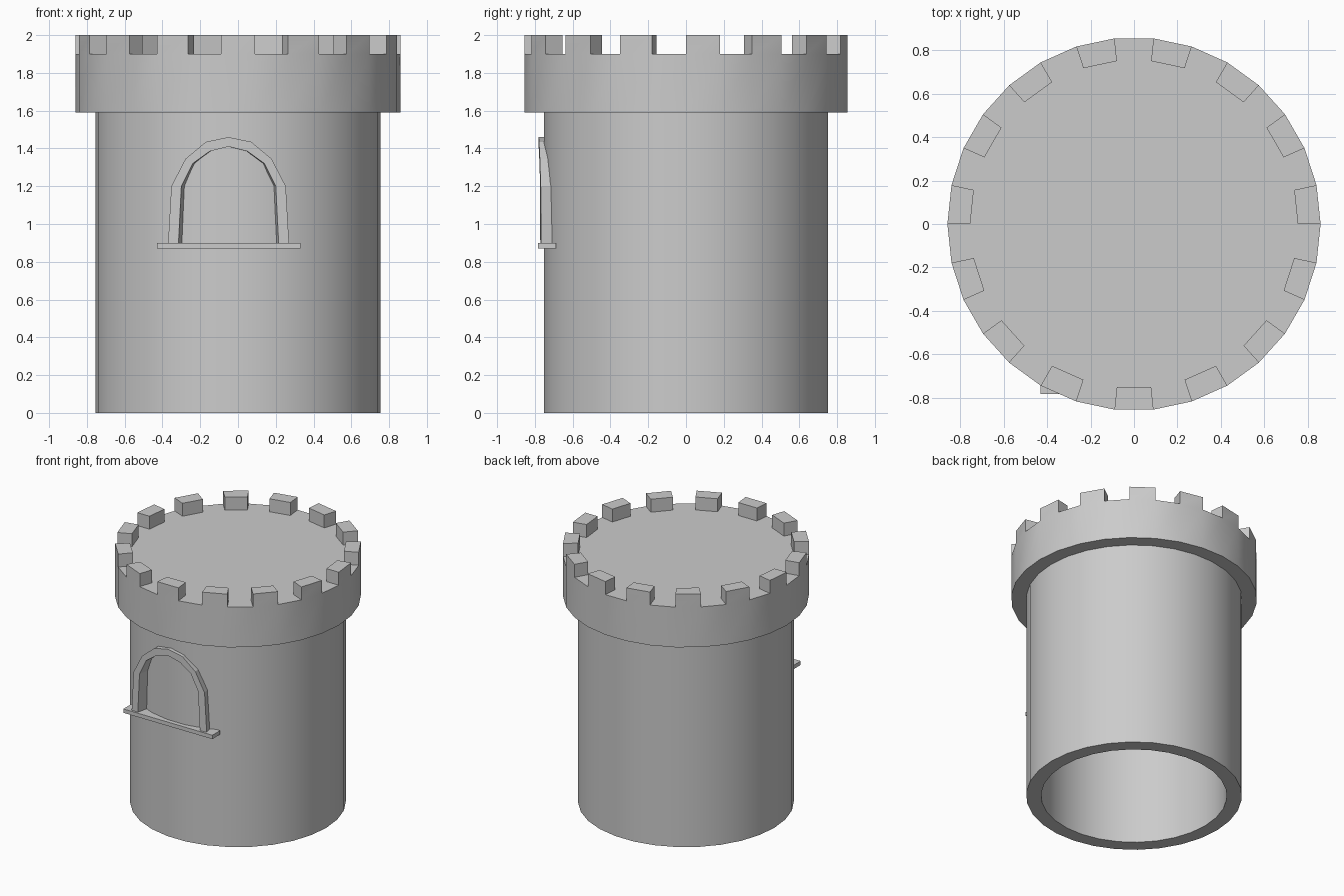
import bpy, bmesh, math
from mathutils import Vector

if "Cube" in bpy.data.objects:
    bpy.data.objects.remove(bpy.data.objects["Cube"], do_unlink=True)

SIDES = 30
WALL_R, CROWN_R, INNER_R = 0.755, 0.86, 0.65

stone = bpy.data.materials.new("grey stone")
stone.use_nodes = True
stone.diffuse_color = (0.6, 0.6, 0.6, 1)
stone.node_tree.nodes["Principled BSDF"].inputs["Base Color"].default_value = (0.6, 0.6, 0.6, 1)


def finish(name, bm, smooth=False):
    bmesh.ops.recalc_face_normals(bm, faces=bm.faces)
    mesh = bpy.data.meshes.new(name)
    bm.to_mesh(mesh)
    bm.free()
    mesh.materials.append(stone)
    obj = bpy.data.objects.new(name, mesh)
    bpy.context.collection.objects.link(obj)
    if smooth:
        bpy.ops.object.select_all(action='DESELECT')
        obj.select_set(True)
        bpy.context.view_layer.objects.active = obj
        bpy.ops.object.shade_smooth_by_angle(angle=math.radians(30))
    return obj


def lathe(profile):
    """Turn a (radius, height) profile about z; close both ends with flat caps."""
    bm = bmesh.new()
    rings = []
    for r, z in profile:
        angles = [math.tau * i / SIDES for i in range(SIDES)]
        rings.append([bm.verts.new((r * math.cos(a), r * math.sin(a), z)) for a in angles])
    strips = []
    for low, high in zip(rings, rings[1:]):
        strips.append([bm.faces.new((low[i], low[(i + 1) % SIDES], high[(i + 1) % SIDES], high[i]))
                       for i in range(SIDES)])
    bm.faces.new(rings[0])
    bm.faces.new(rings[-1])
    return bm, strips


# Hollow tower with an overhanging crown and a flat roof
bm, strips = lathe([(INNER_R, 1.8), (INNER_R, 0), (WALL_R, 0), (WALL_R, 1.59),
                    (CROWN_R, 1.59), (CROWN_R, 1.9), (WALL_R, 1.9)])

# Battlements: raise every second face of the roof rim
for face in strips[-1][::2]:
    raised = bmesh.ops.extrude_discrete_faces(bm, faces=[face])["faces"][0]
    base = list(raised.verts)
    top = [bm.verts.new(v.co + Vector((0, 0, 0.1))) for v in base]
    bm.faces.new(top)
    for i in range(4):
        j = (i + 1) % 4
        bm.faces.new((base[i], base[j], top[j], top[i]))
    bm.faces.remove(raised)
bmesh.ops.remove_doubles(bm, verts=bm.verts, dist=0.0005)
finish("tower", bm, smooth=True)

# Window arch: mirrored half outline, sides tapering toward the tower axis
CENTRE = -0.05
outer = [(0.32, 0.9), (0.303, 1.2), (0.228, 1.345), (0.12, 1.435), (0, 1.46)]
inner = [(0.265, 0.9), (0.25, 1.2), (0.19, 1.32), (0.1, 1.385), (0, 1.41)]


def mirrored(half):
    return [(-x, z) for x, z in half] + [(x, z) for x, z in half[-2::-1]]


bm = bmesh.new()
sections = []
for (xo, zo), (xi, zi) in zip(mirrored(outer), mirrored(inner)):
    corners = []
    for x, z, back in ((xo, zo, 0), (xi, zi, 0), (xi, zi, 1), (xo, zo, 1)):
        y = -0.78 + 0.12 * x * x + 0.12 * back
        corners.append(bm.verts.new((CENTRE + x * (1 - 0.1 * back), y, z)))
    sections.append(corners)
for a, b in zip(sections, sections[1:]):
    for i in range(4):
        j = (i + 1) % 4
        bm.faces.new((a[i], a[j], b[j], b[i]))
bm.faces.new(sections[0])
bm.faces.new(sections[-1])
finish("window_arch", bm)

# Window sill
bm = bmesh.new()
bmesh.ops.create_cube(bm, size=1)
bmesh.ops.scale(bm, verts=bm.verts, vec=(0.76, 0.095, 0.03))
bmesh.ops.translate(bm, verts=bm.verts, vec=(CENTRE, -0.737, 0.885))
finish("window_sill", bm)
